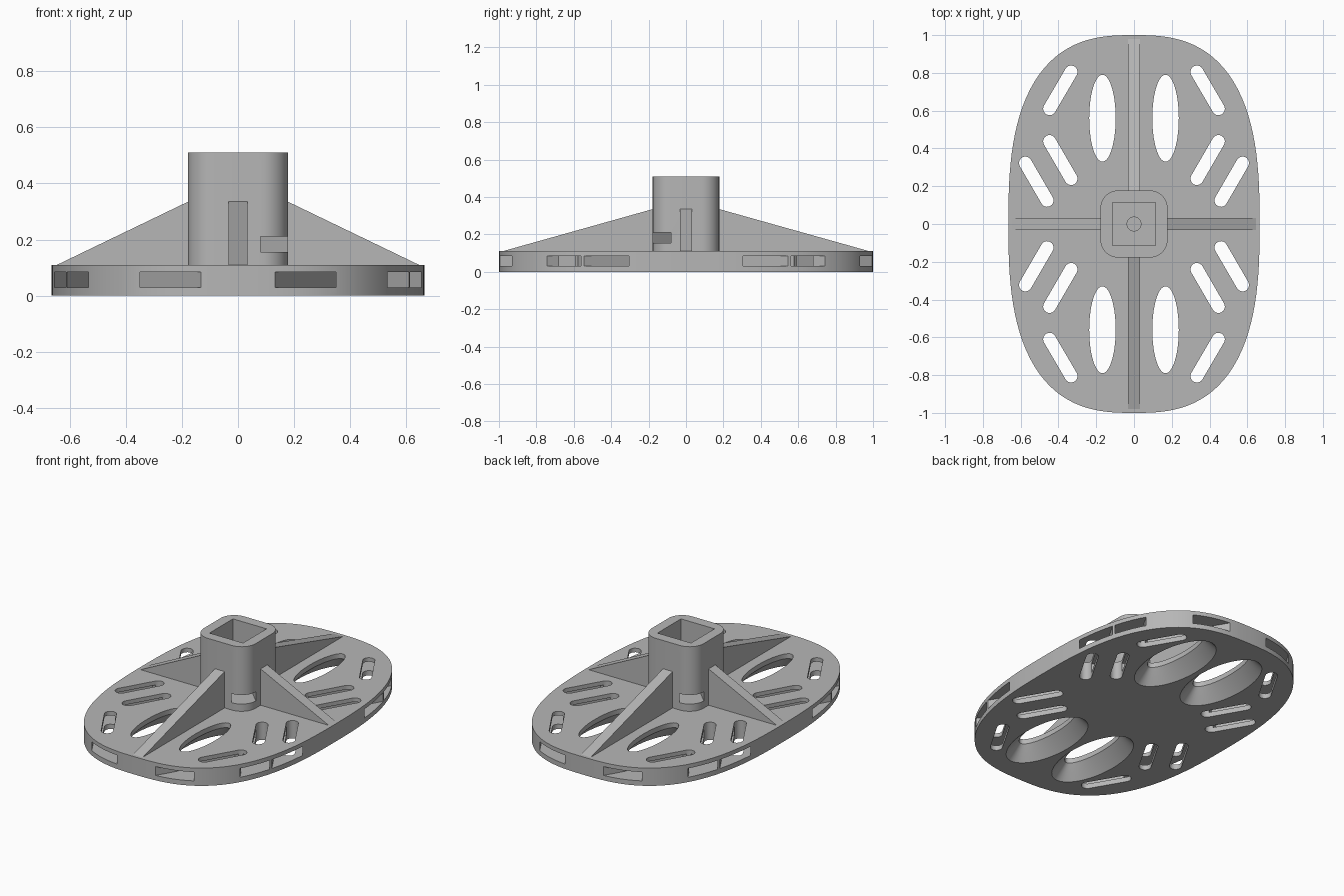
import bpy, bmesh
from math import sin, cos, pi, sqrt, radians
from mathutils import Vector

if "Cube" in bpy.data.objects:
    bpy.data.objects.remove(bpy.data.objects["Cube"])

grey = bpy.data.materials.new("plain_grey")
grey.use_nodes = True
grey.diffuse_color = (0.47, 0.47, 0.47, 1)
grey.node_tree.nodes["Principled BSDF"].inputs["Base Color"].default_value = (0.47, 0.47, 0.47, 1)


def loft(name, rings):
    """Closed solid through rings that all have the same number of points."""
    bm = bmesh.new()
    loops = [[bm.verts.new(p) for p in ring] for ring in rings]
    n = len(loops[0])
    for low, high in zip(loops, loops[1:]):
        for i in range(n):
            j = (i + 1) % n
            bm.faces.new((low[i], low[j], high[j], high[i]))
    bm.faces.new(loops[0][::-1])
    bm.faces.new(loops[-1])
    bmesh.ops.recalc_face_normals(bm, faces=bm.faces)
    mesh = bpy.data.meshes.new(name)
    bm.to_mesh(mesh)
    bm.free()
    mesh.materials.append(grey)
    obj = bpy.data.objects.new(name, mesh)
    bpy.context.collection.objects.link(obj)
    return obj


def prism(name, outline, z0, z1):
    return loft(name, [[(x, y, z) for x, y in outline] for z in (z0, z1)])


def cut(target, cutter):
    """Subtract the cutter, then delete it."""
    mod = target.modifiers.new("cut", 'BOOLEAN')
    mod.operation = 'DIFFERENCE'
    mod.solver = 'EXACT'
    mod.object = cutter
    cutter.hide_render = True
    graph = bpy.context.evaluated_depsgraph_get()
    mesh = bpy.data.meshes.new_from_object(target.evaluated_get(graph))
    target.modifiers.clear()
    target.data = mesh
    bpy.data.objects.remove(cutter)


def finish(obj):
    """Smooth curved walls, keep level faces flat and edges sharp."""
    for face in obj.data.polygons:
        face.use_smooth = abs(face.normal.z) < 0.999
    obj.data.set_sharp_from_angle(angle=radians(28))


def strip(start, end, half):
    """Rectangle along a line."""
    side = (end - start).normalized().orthogonal() * half
    return [start + side, end + side, end - side, start - side]


def capsule(start, end, r, steps=10):
    """Slot outline with round ends."""
    u = (end - start).normalized()
    v = Vector((-u.y, u.x))
    arc = [i * pi / steps for i in range(steps + 1)]
    return ([end + r * (v * cos(a) + u * sin(a)) for a in arc]
            + [start - r * (v * cos(a) + u * sin(a)) for a in arc])


def superellipse(a, b, power, steps=128):
    pts = []
    for i in range(steps):
        t = 2 * pi * (i + 0.5) / steps
        c, s = cos(t), sin(t)
        k = (abs(c) ** power + abs(s) ** power) ** (-1 / power)
        pts.append((a * k * c, b * k * s))
    return pts


def rounded_square(half, r, steps=10):
    pts = []
    for q in range(4):
        for i in range(steps + 1):
            a = (q + i / steps) * pi / 2
            cx = (half - r) * (1 if q in (0, 3) else -1)
            cy = (half - r) * (1 if q < 2 else -1)
            pts.append((cx + r * cos(a), cy + r * sin(a)))
    return pts


def square(half):
    return [(-half, -half), (half, -half), (half, half), (-half, half)]


def oval_cutter(cx, cy, flare=0.08, steps=56):
    """Oval hole that flares out in a quarter round at the underside."""
    profile = [(-0.02, flare)]
    for i in range(7):
        a = i * pi / 12
        profile.append((flare * sin(a), flare * (1 - cos(pi / 2 - a))))
    profile.append((0.15, 0.0))
    rings = []
    for z, o in profile:
        rings.append([(cx + (0.07 + o) * cos(2 * pi * i / steps),
                       cy + (0.23 + o) * sin(2 * pi * i / steps), z)
                      for i in range(steps)])
    return loft("oval_cutter", rings)


# Base plate with slots, side pockets and oval holes
BASE = 0.11
base = prism("base_plate", superellipse(0.665, 1.0, 2.7), 0, BASE)
slots = [((0.447, 0.61), (0.333, 0.805)),
         ((0.333, 0.24), (0.447, 0.437)),
         ((0.46, 0.125), (0.575, 0.323))]
for sx in (1, -1):
    for sy in (1, -1):
        cut(base, oval_cutter(sx * 0.167, sy * 0.56))
        for inner, outer in slots:
            p = Vector((inner[0] * sx, inner[1] * sy))
            q = Vector((outer[0] * sx, outer[1] * sy))
            cut(base, prism("slot_cutter", capsule(p, q, 0.034), -0.05, 0.2))
            far = p + (q - p).normalized() * 0.65
            cut(base, prism("pocket_cutter", strip(p, far, 0.078), 0.03, 0.085))
finish(base)

# Central socket with square hollow, floor hole and diagonal tunnel
socket = prism("socket", rounded_square(0.178, 0.095), BASE - 0.01, 0.51)
cut(socket, prism("hollow_cutter", square(0.115), 0.26, 0.6))
tunnel_end = Vector((0.3, -0.3))
cut(socket, prism("tunnel_cutter", strip(-tunnel_end, tunnel_end, 0.069), 0.155, 0.211))
circle = [(0.037 * cos(i * pi / 16), 0.037 * sin(i * pi / 16)) for i in range(32)]
cut(socket, prism("hole_cutter", circle, 0.18, 0.3))
finish(socket)

# Four triangular ribs
RIB = 0.033
for name, d, tip in (("left_rib", (1, 0), 0.645), ("right_rib", (-1, 0), 0.645),
                     ("back_rib", (0, 1), 0.98), ("front_rib", (0, -1), 0.98)):
    u = Vector((d[0], d[1], 0))
    v = Vector((-d[1], d[0], 0))
    side = [(0.165, BASE - 0.005), (tip, BASE - 0.005), (tip, BASE),
            (0.178, 0.335), (0.165, 0.335)]
    loft(name, [[u * r + v * w + Vector((0, 0, z)) for r, z in side]
                for w in (-RIB, RIB)])
